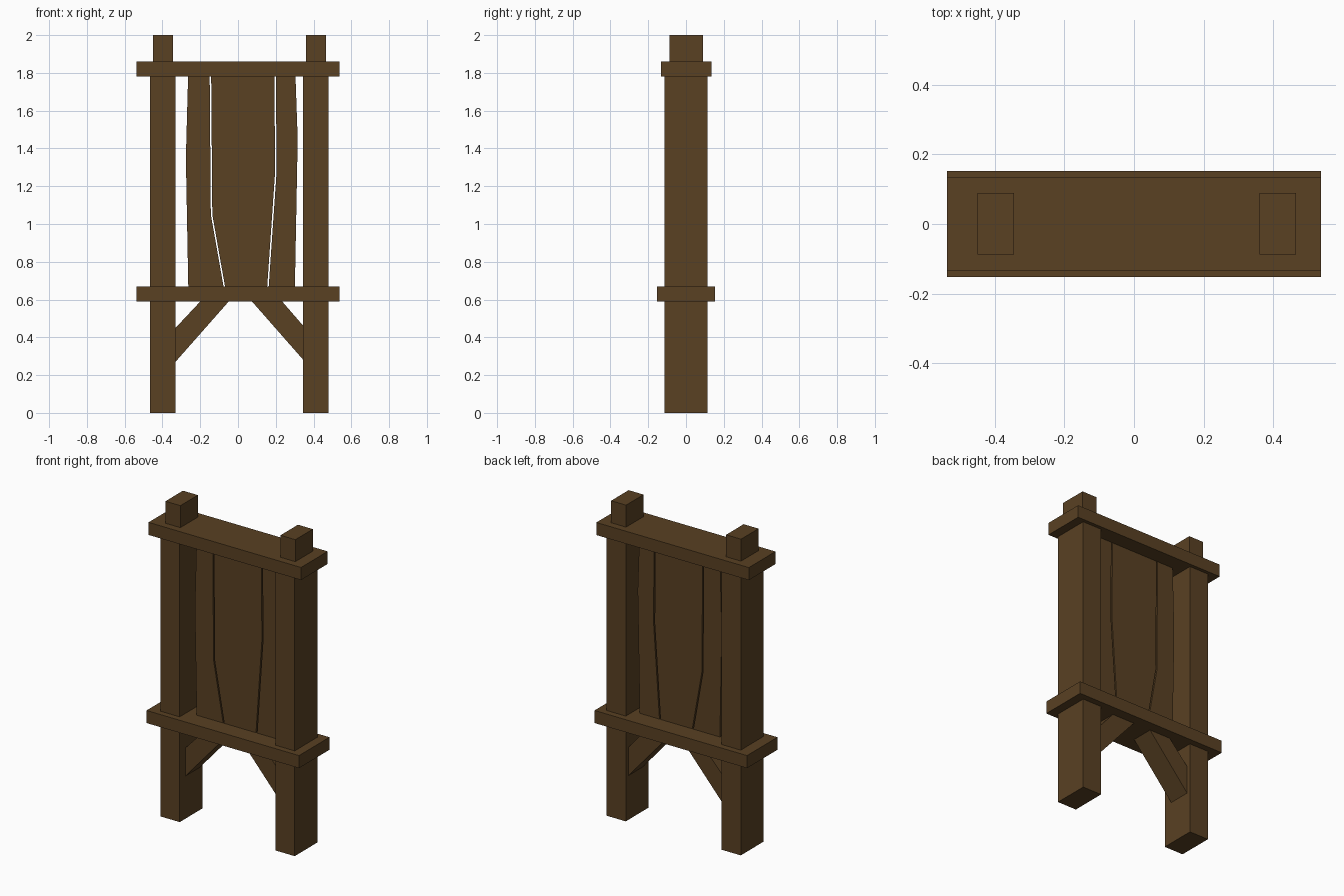
import bpy
import bmesh

cube = bpy.data.objects.get("Cube")
if cube:
    bpy.data.objects.remove(cube, do_unlink=True)

# Single wood colour
wood = bpy.data.materials.new("brown_wood")
wood.use_nodes = True
colour = (0.1, 0.052, 0.0165, 1)
wood.diffuse_color = colour
wood.node_tree.nodes["Principled BSDF"].inputs["Base Color"].default_value = colour


def board(name, outline, y0, y1):
    """Extrude a front (x, z) outline from y0 to y1."""
    bm = bmesh.new()
    face = bm.faces.new([bm.verts.new((x, y0, z)) for x, z in outline])
    extruded = bmesh.ops.extrude_face_region(bm, geom=[face])["geom"]
    verts = [v for v in extruded if isinstance(v, bmesh.types.BMVert)]
    bmesh.ops.translate(bm, verts=verts, vec=(0, y1 - y0, 0))
    bmesh.ops.recalc_face_normals(bm, faces=bm.faces)
    mesh = bpy.data.meshes.new(name)
    bm.to_mesh(mesh)
    bm.free()
    mesh.materials.append(wood)
    obj = bpy.data.objects.new(name, mesh)
    bpy.context.collection.objects.link(obj)
    return obj


def block(name, x0, x1, y0, y1, z0, z1):
    return board(name, [(x0, z0), (x1, z0), (x1, z1), (x0, z1)], y0, y1)


# Posts with narrower tenons poking through the top rail
for side, x in (("right", -0.3975), ("left", 0.4125)):
    block(side + "_post", x - 0.0675, x + 0.0675, -0.115, 0.113, 0, 1.8)
    block(side + "_post_top", x - 0.0525, x + 0.0525, -0.087, 0.089, 1.8, 2)

# Horizontal rails
block("top_rail", -0.537, 0.537, -0.133, 0.135, 1.78, 1.86)
block("lower_rail", -0.537, 0.537, -0.153, 0.153, 0.59, 0.67)

# Three rough planks, separated by narrow crooked gaps
gap = 0.004
top, bottom = 1.79, 0.66
outer_right = [(-0.267, bottom), (-0.28, 1.35), (-0.268, top)]
seam_right = [(-0.071, bottom), (-0.14, 1.05), (-0.146, top)]
seam_left = [(0.158, bottom), (0.2, 1.27), (0.197, top)]
outer_left = [(0.305, bottom), (0.32, 1.45), (0.308, top)]


def plank(name, low_edge, high_edge):
    outline = [(x + gap, z) for x, z in low_edge]
    outline += [(x - gap, z) for x, z in reversed(high_edge)]
    board(name, outline, -0.04, 0.035)


plank("right_plank", outer_right, seam_right)
plank("middle_plank", seam_right, seam_left)
plank("left_plank", seam_left, outer_left)

# Diagonal braces from the posts to the lower rail
board("right_brace", [(-0.34, 0.26), (-0.04, 0.6), (-0.19, 0.6), (-0.34, 0.44)],
      -0.057, 0.087)
board("left_brace", [(0.355, 0.27), (0.065, 0.6), (0.225, 0.6), (0.355, 0.45)],
      -0.057, 0.087)
